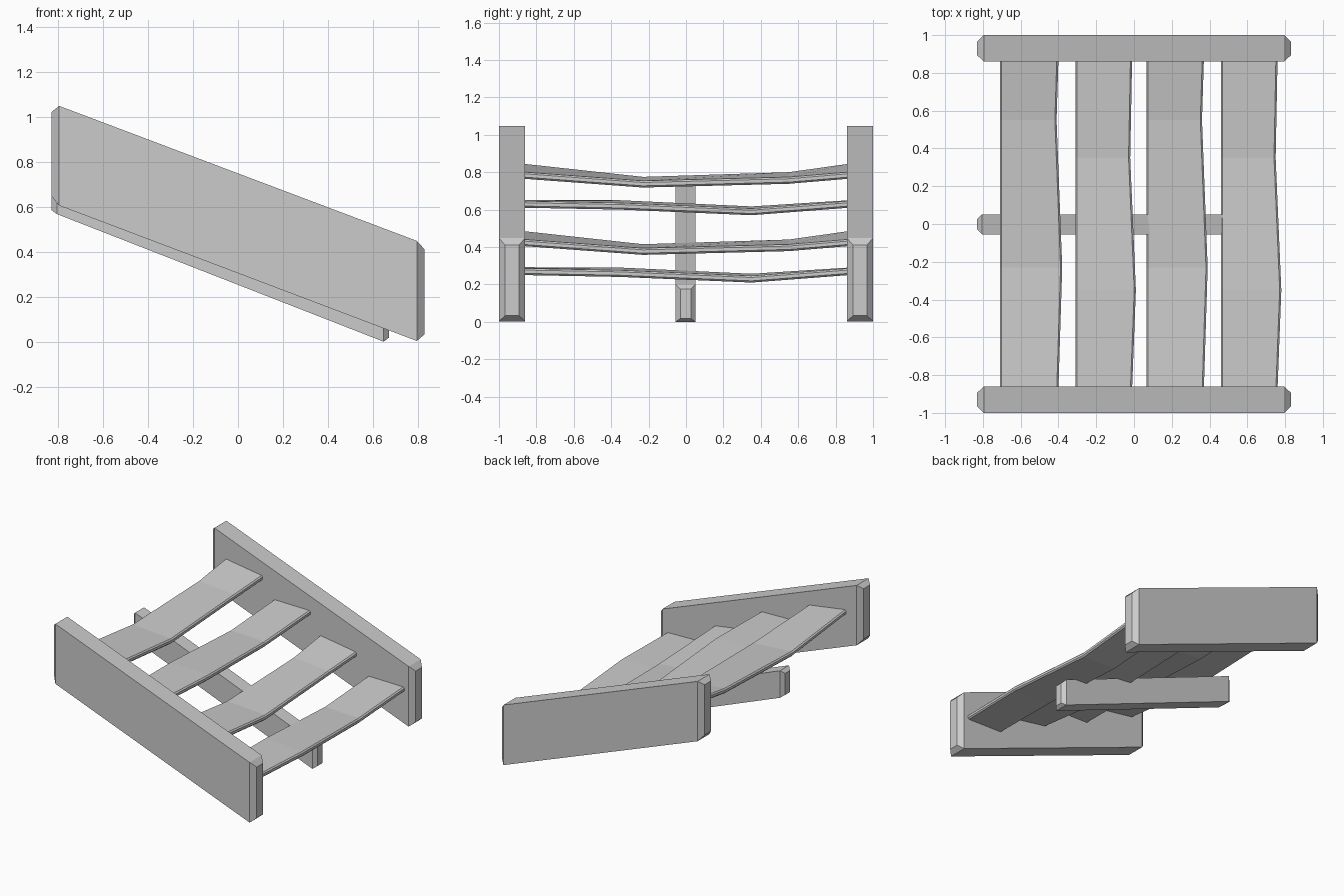
import bpy, bmesh

if "Cube" in bpy.data.objects:
    bpy.data.objects.remove(bpy.data.objects["Cube"])


def loft(name, rings):
    """Skin a closed solid through matching rings of points."""
    bm = bmesh.new()
    loops = [[bm.verts.new(p) for p in ring] for ring in rings]
    n = len(loops[0])
    for a, b in zip(loops, loops[1:]):
        for i in range(n):
            j = (i + 1) % n
            bm.faces.new((a[i], a[j], b[j], b[i]))
    bm.faces.new(loops[0])
    bm.faces.new(loops[-1])
    bmesh.ops.recalc_face_normals(bm, faces=bm.faces)
    mesh = bpy.data.meshes.new(name)
    bm.to_mesh(mesh)
    bm.free()
    obj = bpy.data.objects.new(name, mesh)
    bpy.context.collection.objects.link(obj)
    return obj


def beam(name, y, half, inset, stations):
    """Sloping beam with chamfered ends; stations are (x, bottom, top)."""
    rings = []
    for k, (x, lo, hi) in enumerate(stations):
        w = half - inset if k in (0, 3) else half
        rings.append([(x, y - w, lo), (x, y + w, lo), (x, y + w, hi), (x, y - w, hi)])
    return loft(name, rings)


def tread(name, x_back, x_front, dz, stations, t=0.036, c=0.009):
    """Warped plank; stations are (y, front bottom z, back top z, front x shift)."""
    rings = []
    for y, fz, bz, dx in stations:
        xb, xf = x_back, x_front + dx
        b0, b1, f0, f1 = bz - t + dz, bz + dz, fz + dz, fz + t + dz
        rings.append([(xb, y, b0 + c), (xb + c, y, b0), (xf - c, y, f0), (xf, y, f0 + c),
                      (xf, y, f1 - c), (xf - c, y, f1), (xb + c, y, b1), (xb, y, b1 - c)])
    return loft(name, rings)


# Side stringers
side = [(-0.83, 0.648, 1.02), (-0.795, 0.605, 1.048), (0.795, 0.003, 0.448), (0.83, 0.033, 0.41)]
for label, y in (("front_stringer", -0.93), ("back_stringer", 0.93)):
    beam(label, y, 0.07, 0.033, side)

# Central support beam under the treads
beam("center_support", -0.002, 0.053, 0.025,
     [(-0.83, 0.585, 0.745), (-0.805, 0.567, 0.767), (0.647, 0.0, 0.20), (0.672, 0.018, 0.175)])

# Worn treads, two alternating warps
warp_a = [(-0.87, 0.765, 0.845, 0), (-0.23, 0.718, 0.775, 0.02),
          (0.55, 0.738, 0.80, -0.01), (0.87, 0.765, 0.845, 0)]
warp_b = [(-0.87, 0.61, 0.652, 0), (-0.35, 0.60, 0.65, 0.02),
          (0.35, 0.57, 0.617, -0.01), (0.87, 0.61, 0.65, 0)]
tread("tread_1", -0.71, -0.40, 0, warp_a)
tread("tread_2", -0.31, -0.01, 0, warp_b)
tread("tread_3", 0.065, 0.37, -0.36, warp_a)
tread("tread_4", 0.46, 0.76, -0.36, warp_b)
